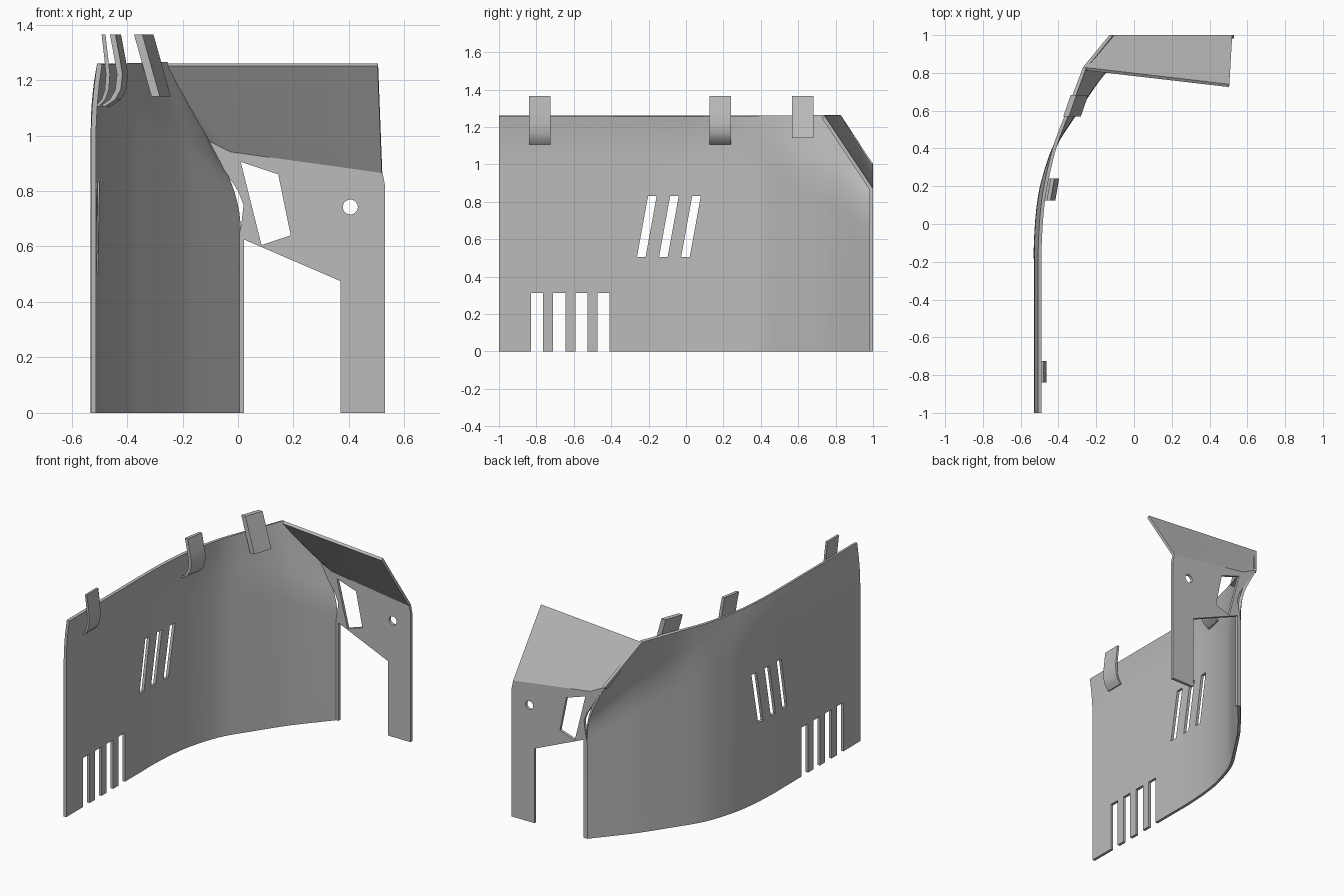
import bpy
import bmesh
from mathutils import Vector

if "Cube" in bpy.data.objects:
    bpy.data.objects.remove(bpy.data.objects["Cube"])

THICK = 0.018

grey = bpy.data.materials.new("plain grey")
grey.use_nodes = True
grey.diffuse_color = (0.5, 0.5, 0.5, 1)
grey.node_tree.nodes["Principled BSDF"].inputs["Base Color"].default_value = (0.5, 0.5, 0.5, 1)


def make(name, verts, faces):
    mesh = bpy.data.meshes.new(name)
    mesh.from_pydata([tuple(v) for v in verts], [], faces)
    obj = bpy.data.objects.new(name, mesh)
    bpy.context.collection.objects.link(obj)
    mesh.materials.append(grey)
    return obj


def activate(obj):
    bpy.ops.object.select_all(action='DESELECT')
    obj.select_set(True)
    bpy.context.view_layer.objects.active = obj


def solidify(obj, inside):
    """Thicken a sheet toward the given inner point."""
    face = obj.data.polygons[0]
    if face.normal.dot(Vector(inside) - face.center) > 0:
        obj.data.flip_normals()
    mod = obj.modifiers.new("thickness", 'SOLIDIFY')
    mod.thickness = THICK
    mod.offset = -1
    activate(obj)
    bpy.ops.object.modifier_apply(modifier=mod.name)


def prism(name, outline, push):
    """Closed solid from a 3D outline pushed along a vector."""
    n = len(outline)
    verts = [Vector(p) for p in outline]
    verts += [v + Vector(push) for v in verts]
    faces = [list(range(n))[::-1], list(range(n, 2 * n))]
    faces += [[i, (i + 1) % n, (i + 1) % n + n, i + n] for i in range(n)]
    obj = make(name, verts, faces)
    bm = bmesh.new()
    bm.from_mesh(obj.data)
    bmesh.ops.recalc_face_normals(bm, faces=bm.faces)
    bm.to_mesh(obj.data)
    bm.free()
    return obj


def cut(obj, cutters):
    for cutter in cutters:
        cutter.hide_render = True
        mod = obj.modifiers.new("cut", 'BOOLEAN')
        mod.operation = 'DIFFERENCE'
        mod.solver = 'EXACT'
        mod.object = cutter
        activate(obj)
        bpy.ops.object.modifier_apply(modifier=mod.name)
        bpy.data.objects.remove(cutter)


def smooth(obj, angle=0.5):
    activate(obj)
    bpy.ops.object.shade_smooth_by_angle(angle=angle)


# Curved side wall: foot x, foot y, bend height, top x, top y
columns = [
    (-.53, -1, 1.10, -.508, -1), (-.53, -.3, 1.13, -.508, -.3),
    (-.53, -.1, 1.13, -.506, -.1), (-.515, .1, 1.12, -.492, .1),
    (-.485, .25, 1.09, -.467, .25), (-.425, .42, 1.05, -.425, .42),
    (-.325, .58, .98, -.365, .58), (-.21, .75, .90, -.3, .75),
    (-.135, .845, .85, -.27, .83)]
controls = [Vector(c + (1.26,)) for c in columns]
controls = [controls[0]] + controls + [controls[-1] * 2 - controls[-2]]
STEPS = 6
path = []
for i in range(1, len(controls) - 2):
    p, q, r, s = controls[i - 1:i + 3]
    for k in range(STEPS):
        t = k / STEPS
        path.append(0.5 * (2 * q + (r - p) * t + (2 * p - 5 * q + 4 * r - s) * t ** 2
                           + (3 * q - p - 3 * r + s) * t ** 3))
corner, end = controls[-2], Vector((-.003, 1, .76, -.13, 1, 1.0))
path += [corner.lerp(end, k / 4) for k in range(5)]

verts, faces = [], []
for c in path:
    bend, top = Vector(c[:3]), Vector(c[3:])
    low = bend - Vector((0, 0, .12))
    high = bend.lerp(top, min(.8, .12 / (top - bend).length))
    verts.append((c[0], c[1], 0))
    for k in range(7):
        t = k / 6
        verts.append(low.lerp(bend, t).lerp(bend.lerp(high, t), t))
    verts.append(top)
ROWS = 9
for i in range(len(path) - 1):
    for j in range(ROWS - 1):
        a = i * ROWS + j
        faces.append((a, a + ROWS, a + ROWS + 1, a + 1))
wall = make("side_wall", verts, faces)
solidify(wall, (1, -.5, .5))

# Foot notches and slanted vents
cutters = []
for i in range(4):
    y = -.829 + .1185 * i
    cutters.append(prism("notch_cutter", [(-1, y, -.1), (-1, y + .065, -.1),
                                          (-1, y + .065, .312), (-1, y, .312)], (1, 0, 0)))
for i in range(3):
    y = -.262 + .118 * i
    cutters.append(prism("vent_cutter", [(-1, y, .505), (-1, y + .046, .505),
                                         (-1, y + .105, .83), (-1, y + .059, .83)], (1, 0, 0)))
cut(wall, cutters)
smooth(wall)

# Flat back panel with leg, slanted window and round hole
outline = [(-.005, 0), (.022, 0), (.022, .625), (.37, .475), (.37, 0), (.53, 0), (.53, .82),
           (.52, .87), (-.02, .945), (-.13, 1.0), (0, .8), (.02, .75), (.012, .68), (-.005, .6)]
panel = prism("back_panel", [(x, 1, z) for x, z in outline], (0, -THICK, 0))
window = prism("window_cutter", [(.01, .905 , 0), (.145, .86, 0), (.19, .64, 0), (.085, .605, 0)], (0, 0, 1))
for v in window.data.vertices:
    v.co = (v.co.x, v.co.z + .5, v.co.y)
window.data.flip_normals()
bpy.ops.mesh.primitive_cylinder_add(vertices=32, radius=.027, depth=.4,
                                    location=(.405, 1, .742), rotation=(1.5708, 0, 0))
cut(panel, [window, bpy.context.object])
smooth(panel)

# Top flap leaning forward over the back panel
flap = make("top_flap", [(-.27, .83, 1.26), (.505, .74, 1.26), (.52, 1, .87),
                         (-.02, 1, .945), (-.13, 1, 1.0)], [(0, 1, 2, 3), (0, 3, 4)])
solidify(flap, (0, 0, .5))
smooth(flap)

# Clips along the top edge: side profile in x and z, swept along y
curl = [(-.492, 1.365), (-.482, 1.28), (-.476, 1.22), (-.48, 1.165), (-.492, 1.13), (-.515, 1.105)]


def clip(name, profile, y, thick, skew):
    loop = profile + [(x + thick, z) for x, z in reversed(profile)]
    obj = prism(name, [(x, y, z) for x, z in loop], (skew, .115, 0))
    smooth(obj)


clip("front_clip", curl, -.84, .014, 0)
clip("middle_clip", [(-.462 + (x + .492) * 1.6, z) for x, z in curl], .125, .02, .02)
clip("rear_clip", [(-.375, 1.365), (-.312, 1.14)], .568, .03, .04)
